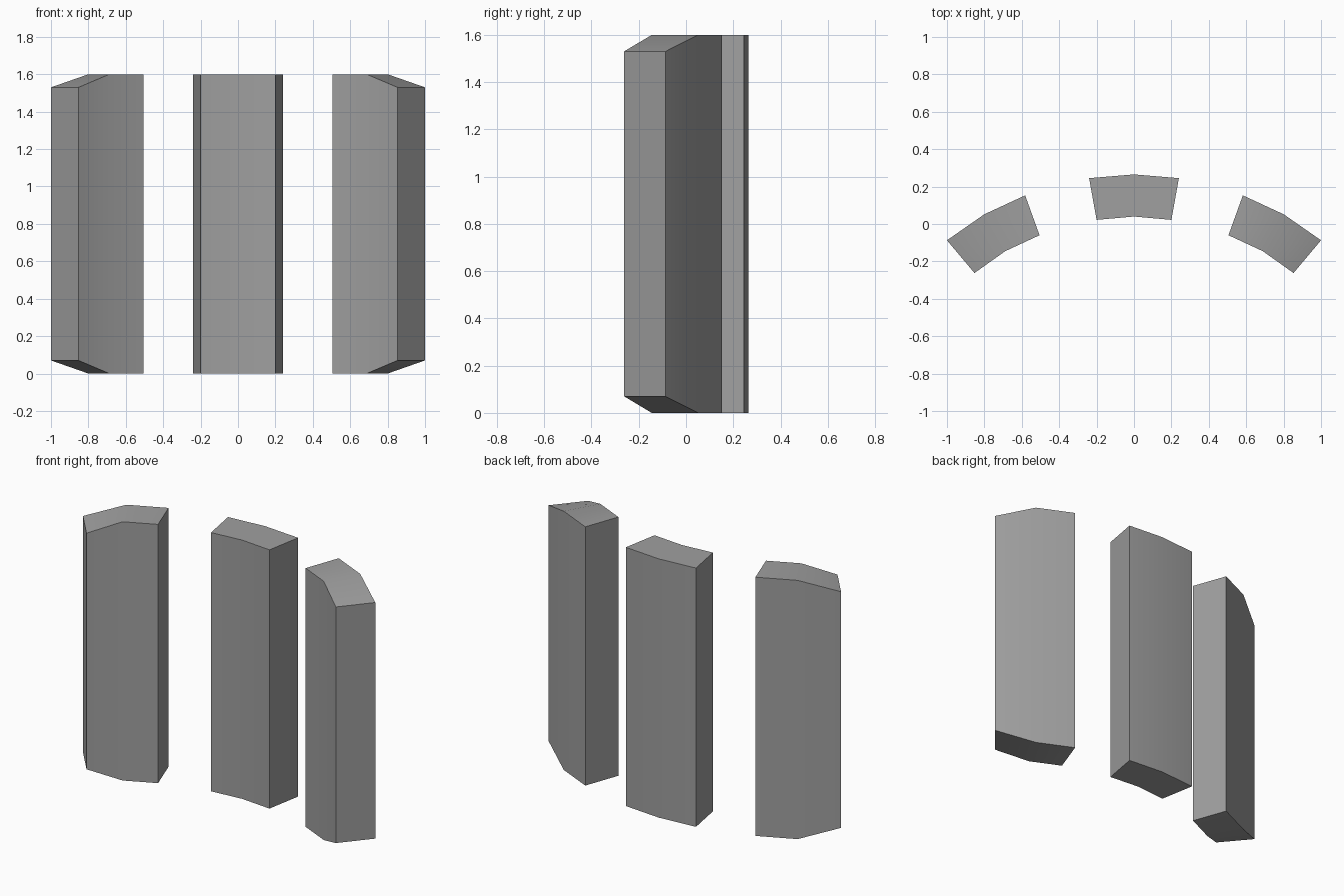
import bpy
import bmesh
from math import radians

cube = bpy.data.objects.get("Cube")
if cube:
    bpy.data.objects.remove(cube, do_unlink=True)

HEIGHT = 1.6
BEVEL = 0.07  # drop of the caps at the outer ends of the side panels

# One flat colour
grey = bpy.data.materials.new("mid_grey")
grey.use_nodes = True
colour = (0.35, 0.35, 0.35, 1)
grey.diffuse_color = colour
grey.node_tree.nodes["Principled BSDF"].inputs["Base Color"].default_value = colour


def curved_panel(name, back, front, drops=(0, 0, 0), side=1):
    """Upright panel between a back and a front arc, its ends cut by drops."""
    bm = bmesh.new()
    rings = []
    for (bx, by), (fx, fy), d in zip(back, front, drops):
        corners = ((bx, by, d), (fx, fy, d), (fx, fy, HEIGHT - d), (bx, by, HEIGHT - d))
        rings.append([bm.verts.new((side * x, y, z)) for x, y, z in corners])
    for a, b in zip(rings, rings[1:]):
        for i in range(4):
            j = (i + 1) % 4
            bm.faces.new((a[i], a[j], b[j], b[i]))
    bm.faces.new(rings[0])
    bm.faces.new(rings[-1])
    bmesh.ops.recalc_face_normals(bm, faces=bm.faces)

    mesh = bpy.data.meshes.new(name)
    bm.to_mesh(mesh)
    bm.free()
    mesh.materials.append(grey)
    obj = bpy.data.objects.new(name, mesh)
    bpy.context.collection.objects.link(obj)
    bpy.ops.object.select_all(action="DESELECT")
    obj.select_set(True)
    bpy.context.view_layer.objects.active = obj
    bpy.ops.object.shade_smooth_by_angle(angle=radians(30))


# Middle panel
curved_panel("middle_panel",
             back=[(-0.24, 0.245), (0, 0.265), (0.24, 0.245)],
             front=[(-0.2, 0.022), (0, 0.04), (0.2, 0.022)])

# Side panels, mirrored
for name, side in (("left_panel", 1), ("right_panel", -1)):
    curved_panel(name,
                 back=[(0.582, 0.153), (0.8, 0.052), (1, -0.087)],
                 front=[(0.505, -0.06), (0.688, -0.145), (0.853, -0.262)],
                 drops=(0, 0, BEVEL), side=side)
